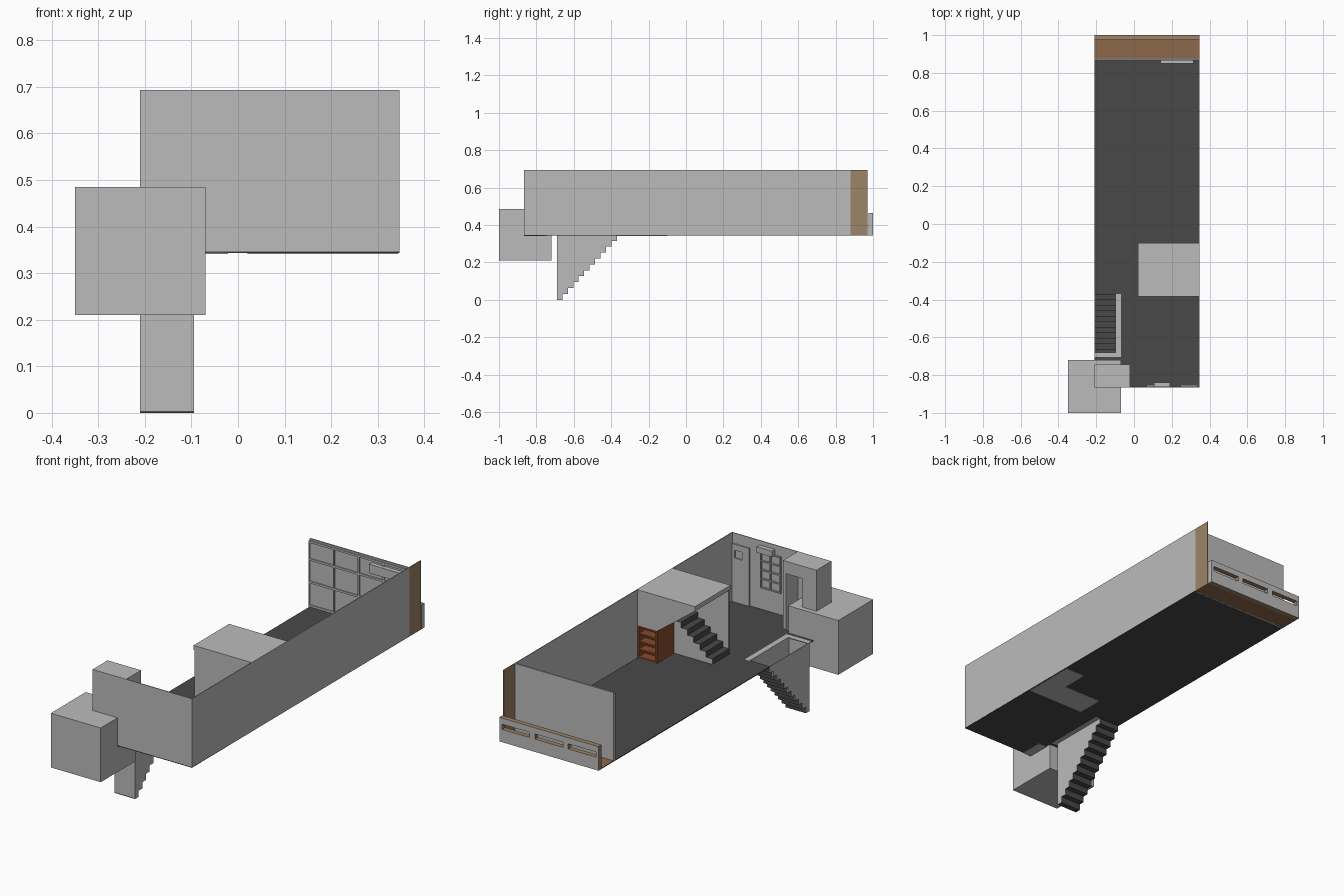
import bpy, bmesh

if "Cube" in bpy.data.objects:
    bpy.data.objects.remove(bpy.data.objects["Cube"])

def mat(name, rgb):
    m = bpy.data.materials.new(name)
    m.diffuse_color = (*rgb, 1)
    m.use_nodes = True
    m.node_tree.nodes["Principled BSDF"].inputs["Base Color"].default_value = m.diffuse_color
    return m

GREY = mat("light_grey", (0.5, 0.5, 0.5))
DARK = mat("dark_floor", (0.066, 0.066, 0.066))
BROWN = mat("balcony_brown", (0.27, 0.14, 0.07))
TAN = mat("tan", (0.34, 0.23, 0.135))
WOOD = mat("red_wood", (0.24, 0.07, 0.028))

def finish(name, bm, mats, rule=None):
    bmesh.ops.recalc_face_normals(bm, faces=bm.faces[:])
    bm.normal_update()
    if rule:
        for f in bm.faces:
            f.material_index = rule(f)
    me = bpy.data.meshes.new(name)
    bm.to_mesh(me)
    bm.free()
    for m in mats:
        me.materials.append(m)
    ob = bpy.data.objects.new(name, me)
    bpy.context.collection.objects.link(ob)
    return ob

def boxes(name, specs, *mats, rule=None):
    """Each spec is (x0, x1, y0, y1, z0, z1)."""
    bm = bmesh.new()
    for x0, x1, y0, y1, z0, z1 in specs:
        vs = bmesh.ops.create_cube(bm, size=1)["verts"]
        for v in vs:
            v.co = (x1 if v.co.x > 0 else x0, y1 if v.co.y > 0 else y0, z1 if v.co.z > 0 else z0)
    return finish(name, bm, mats, rule)

def prism(name, pts, axis, a, b, *mats, rule=None):
    """Extrude a 2D profile (u, z) along x or y from a to b."""
    bm = bmesh.new()
    put = (lambda u, z, d: (d, u, z)) if axis == "x" else (lambda u, z, d: (u, d, z))
    face = bm.faces.new([bm.verts.new(put(u, z, a)) for u, z in pts])
    ext = bmesh.ops.extrude_face_region(bm, geom=[face])["geom"]
    for v in ext:
        if isinstance(v, bmesh.types.BMVert):
            setattr(v.co, axis, b)
    return finish(name, bm, mats, rule)

L, R, F, B = -0.21, 0.347, -0.865, 0.88     # room sides
Z0, Z1 = 0.347, 0.693                       # floor and wall top
T = 0.004
ZB = Z0 - T

# floor with stairwell opening
boxes("floor", [(-0.07, R, F, B, ZB, Z0), (L, -0.07, -0.37, B, ZB, Z0),
                (L, -0.07, F, -0.705, ZB, Z0)], DARK)
boxes("stairwell_rim", [(-0.094, -0.07, -0.705, -0.37, ZB, Z0),
                        (L, -0.094, -0.705, -0.68, ZB, Z0)], GREY)

# outer walls
boxes("right_wall_front", [(R - T, R, F, -0.11, ZB, Z1)], GREY)
boxes("right_wall_back", [(R - T, R, -0.11, B, ZB, Z1)], GREY)
boxes("front_wall", [(L, R, F, F + T, ZB, Z1)], GREY)
boxes("back_wall", [(L, R, B - 0.008, B, ZB, Z1)], GREY)
boxes("balcony_side_wall", [(R - T, R, B, 0.97, ZB, Z1)], TAN)

# back wall window grid
bars = []
for i in range(5):
    x = L + i * (R - L) / 4
    bars.append((max(L, x - 0.004), min(R - T, x + 0.004), 0.866, 0.873, Z0, Z1 - 0.01))
for z in (0.355, 0.475, 0.59, 0.68):
    bars.append((L, R - T, 0.866, 0.873, z - 0.005, z + 0.005))
boxes("back_window_grid", bars, GREY)
boxes("back_air_conditioner", [(0.14, 0.315, 0.85, 0.873, 0.62, 0.665)], GREY)

# front wall interior: door, lattice window, air conditioner
y0, y1 = F + T, F + T + 0.008
boxes("front_door", [(0.245, 0.282, y0, y1, Z0, 0.64), (0.325, 0.338, y0, y1, Z0, 0.64),
                     (0.282, 0.325, y0, y1, Z0, 0.57), (0.282, 0.325, y0, y1, 0.61, 0.64)], GREY)
bars = [(x - 0.003, x + 0.003, y0, y1, 0.46, 0.64) for x in (0.07, 0.125, 0.18)]
bars += [(0.067, 0.183, y0, y1, z - 0.003, z + 0.003) for z in (0.46, 0.505, 0.55, 0.595, 0.64)]
boxes("front_window_lattice", bars, GREY)
boxes("front_air_conditioner", [(0.105, 0.19, F + T, -0.838, 0.64, 0.67)], GREY)

# balcony floor and slotted parapet
boxes("balcony_floor", [(L, R, B, 0.975, ZB, Z0)], BROWN)
P = 0.465
w = (R - L) / 3
specs = [(L, R, 0.975, 1, ZB, 0.408), (L, R, 0.975, 1, 0.434, P)]
for i in range(3):
    specs += [(L + i * w, L + i * w + 0.015, 0.975, 1, 0.408, 0.434),
              (L + (i + 1) * w - 0.015, L + (i + 1) * w, 0.975, 1, 0.408, 0.434)]
boxes("balcony_parapet", specs, GREY, TAN,
      rule=lambda f: 0 if f.normal.y > 0.5 or (f.normal.x > 0.5 and f.calc_center_median().x > R - 0.01) else 1)

# entry block and hatch block with recessed doorway
boxes("entry_block", [(-0.35, -0.07, -1, -0.72, 0.21, 0.485)], GREY)
xa, xb, ya, yb = L, -0.022, F, -0.745
boxes("door_block", [(xa, xb, ya, -0.84, ZB - 0.002, Z1), (xa, -0.13, -0.84, yb, ZB - 0.002, Z1),
                     (-0.04, xb, -0.84, yb, ZB - 0.002, Z1), (-0.13, -0.04, -0.84, yb, 0.63, Z1),
                     (-0.13, -0.04, -0.84, yb, ZB - 0.002, Z0 + 0.002)], GREY)

# stairs going down: stepped ribbon between two side panels
N = 11
dy, dz = 0.32 / N, Z0 / N
zig = []
for i in range(N):
    zig += [(-0.69 + i * dy, i * dz), (-0.69 + (i + 1) * dy, i * dz)]
zig.append((-0.37, Z0))
inner = [(y - 0.004, z + 0.004) for y, z in zig[1:]]
inner[-1] = (-0.374, Z0)
prism("lower_steps", zig + inner[::-1] + [(-0.69, 0.004)], "x", L + 0.001, -0.095, DARK)
outline = zig + [(-0.69, Z0)]
for name, a in (("lower_stair_left_panel", L), ("lower_stair_right_panel", -0.097)):
    prism(name, outline, "x", a, a + 0.003, GREY,)
boxes("lower_stair_front_panel", [(L, -0.094, -0.69, -0.687, 0, Z0)], GREY)

# upper stairs: first flight, landing, sloped second flight
n = 6
ZL = 0.513
pts = [(0.02, ZB - 0.002)]
for i in range(n):
    x, z = 0.02 + i * 0.035, Z0 + (i + 1) * (ZL - Z0) / n
    pts += [(x, z - (ZL - Z0) / n), (x, z)] if i else [(x, z)]
    pts.append((x + 0.035, z)) if i == n - 1 else None
pts += [(R - T, ZL), (R - T, ZB - 0.002)]
prism("upper_steps", pts, "y", -0.378, -0.24, GREY, DARK,
      rule=lambda f: 1 if f.normal.z > 0.5 or f.normal.x < -0.5 else 0)
prism("upper_flight_soffit", [(R - T, ZL), (0.23, ZL), (0.02, 0.67), (0.02, Z1), (R - T, Z1)],
      "y", -0.24, -0.1, GREY)
boxes("loft_top", [(0.02, R - T, -0.385, -0.1, 0.67, Z1)], GREY)
boxes("loft_side_wall", [(0.024, R - T, -0.381, -0.375, ZB, 0.67)], GREY)

# bookcase under the landing
bx = 0.234
t = 0.008
specs = [(bx, bx + t, -0.24, -0.1, Z0, ZL), (R - T - t, R - T, -0.24, -0.1, Z0, ZL),
         (bx, R - T, -0.24, -0.15, Z0, ZL)]
for i in range(5):
    z = Z0 + i * (ZL - Z0 - t) / 4
    specs.append((bx + t, R - T - t, -0.15, -0.102, z, z + t))
boxes("bookcase", specs, WOOD)
boxes("bookcase_base", [(bx, R - T, -0.24, -0.1, ZB - 0.002, Z0 + 0.001)], GREY)
